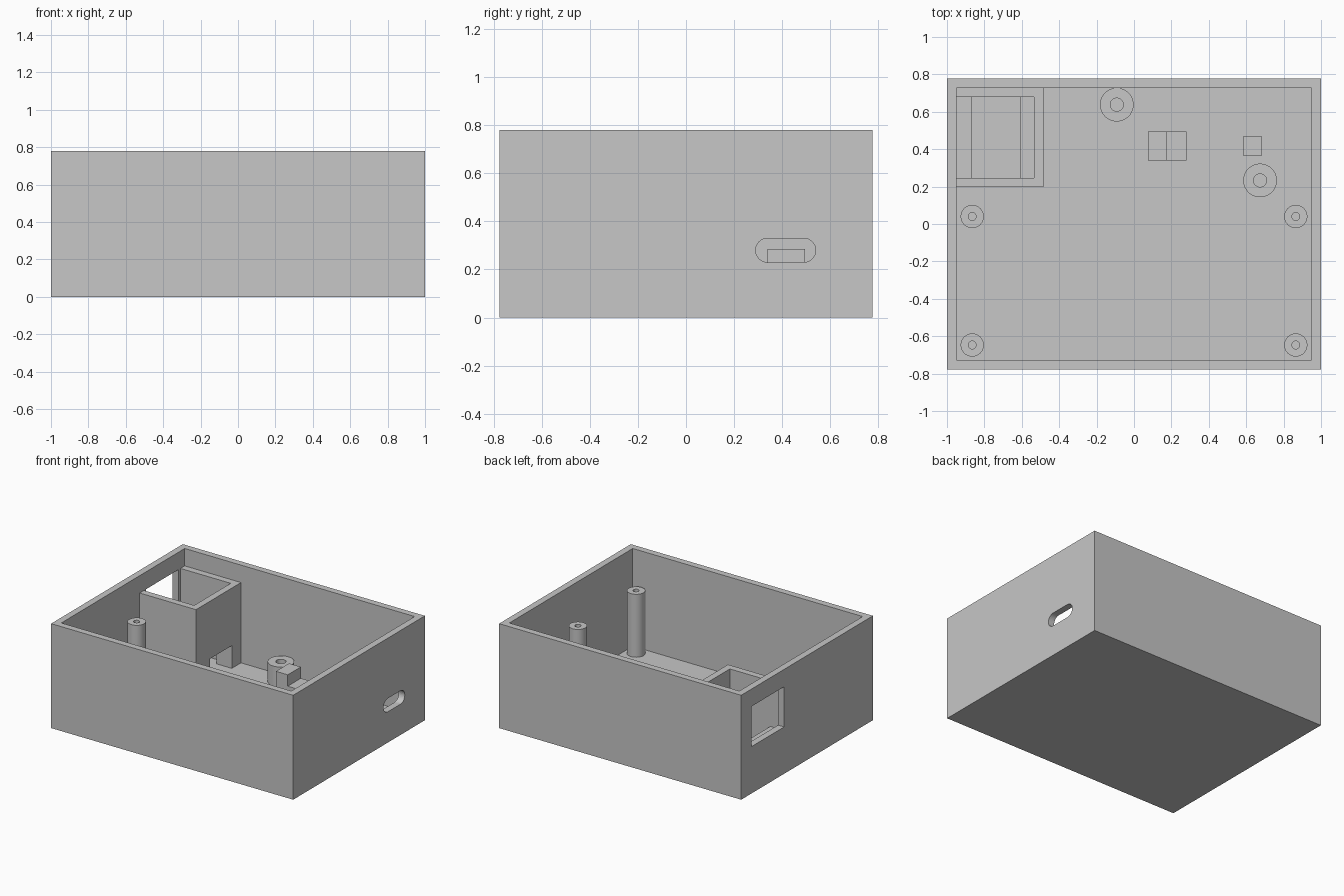
import bpy, bmesh, math

cube = bpy.data.objects.get("Cube")
if cube:
    bpy.data.objects.remove(cube)

grey = bpy.data.materials.new("light grey")
grey.use_nodes = True
COLOUR = (0.57, 0.57, 0.57, 1)
grey.diffuse_color = COLOUR
grey.node_tree.nodes["Principled BSDF"].inputs["Base Color"].default_value = COLOUR

FLOOR = 0.05


def make(name, bm):
    bmesh.ops.recalc_face_normals(bm, faces=bm.faces)
    mesh = bpy.data.meshes.new(name)
    bm.to_mesh(mesh)
    bm.free()
    mesh.materials.append(grey)
    ob = bpy.data.objects.new(name, mesh)
    bpy.context.collection.objects.link(ob)
    return ob


def box(name, x, y, z):
    """Box from (low, high) pairs on each axis."""
    bm = bmesh.new()
    bmesh.ops.create_cube(bm, size=1)
    for v in bm.verts:
        v.co = [a[0] if c < 0 else a[1] for c, a in zip(v.co, (x, y, z))]
    return make(name, bm)


def cut(ob, cutter):
    mod = ob.modifiers.new("cut", "BOOLEAN")
    mod.operation = "DIFFERENCE"
    mod.solver = "EXACT"
    mod.object = cutter
    cutter.hide_render = True


def apply_cuts(ob):
    """Bake the modifiers and remove the cutters."""
    cutters = [m.object for m in ob.modifiers]
    graph = bpy.context.evaluated_depsgraph_get()
    mesh = bpy.data.meshes.new_from_object(ob.evaluated_get(graph))
    ob.modifiers.clear()
    ob.data = mesh
    for c in cutters:
        bpy.data.objects.remove(c)


def post(name, x, y, top, outer, inner):
    """Hollow screw post, spun from a rectangular wall section."""
    bm = bmesh.new()
    pts = [(inner, FLOOR), (outer, FLOOR), (outer, top), (inner, top)]
    vs = [bm.verts.new((x + r, y, z)) for r, z in pts]
    edges = [bm.edges.new((vs[i], vs[(i + 1) % 4])) for i in range(4)]
    bmesh.ops.spin(bm, geom=vs + edges, cent=(x, y, 0), axis=(0, 0, 1),
                   angle=math.tau, steps=40, use_merge=True)
    bmesh.ops.remove_doubles(bm, verts=bm.verts, dist=0.0001)
    ob = make(name, bm)
    bpy.ops.object.select_all(action="DESELECT")
    ob.select_set(True)
    bpy.context.view_layer.objects.active = ob
    bpy.ops.object.shade_smooth_by_angle(angle=math.radians(35))


def slot_cutter(name, y, z, half, r, x):
    """Stadium-shaped prism running along x."""
    bm = bmesh.new()
    ring = []
    for side in (1, -1):
        for i in range(17):
            a = math.pi * (i / 16 - 0.5)
            ring.append((x[0], y + side * (half + r * math.cos(a)),
                         z + side * r * math.sin(a)))
    face = bm.faces.new([bm.verts.new(p) for p in ring])
    out = bmesh.ops.extrude_face_region(bm, geom=[face])["geom"]
    bmesh.ops.translate(bm, vec=(x[1] - x[0], 0, 0),
                        verts=[g for g in out if isinstance(g, bmesh.types.BMVert)])
    return make(name, bm)


# Open case with a port slot on one side and a window on the other
case = box("case", (-1, 1), (-0.777, 0.777), (0, 0.78))
cut(case, box("cavity", (-0.95, 0.95), (-0.728, 0.728), (FLOOR, 1)))
cut(case, slot_cutter("port_slot", 0.415, 0.28, 0.075, 0.05, (0.9, 1.1)))
cut(case, box("window", (-1.1, -0.9), (0.27, 0.655), (0.35, 0.65)))

# Corner compartment: stepped well with a cable tunnel through its inner wall
bay = box("compartment", (-0.95, -0.485), (0.197, 0.728), (FLOOR, 0.65))
cut(bay, box("upper_well", (-1.1, -0.535), (0.247, 0.678), (0.31, 1)))
cut(bay, box("lower_well", (-0.87, -0.61), (0.247, 0.678), (0, 0.5)))
cut(bay, box("tunnel", (-0.7, -0.4), (0.36, 0.62), (0, 0.22)))

for ob in (case, bay):
    bpy.context.view_layer.update()
    apply_cuts(ob)

# Lid posts in the corners and board posts near the back
for side, sx in (("left", 1), ("right", -1)):
    for end, y in (("front", -0.647), ("middle", 0.04)):
        post(f"{side}_{end}_lid_post", sx * 0.865, y, 0.52, 0.062, 0.021)
post("back_board_post", -0.092, 0.638, 0.2, 0.09, 0.035)
post("side_board_post", 0.674, 0.233, 0.2, 0.09, 0.035)

# Board rests: a stepped stop and a small block
box("board_stop", (0.075, 0.173), (0.34, 0.495), (FLOOR, 0.285))
box("board_step", (0.173, 0.28), (0.34, 0.495), (FLOOR, 0.2))
box("board_rest", (0.583, 0.685), (0.367, 0.467), (FLOOR, 0.2))
